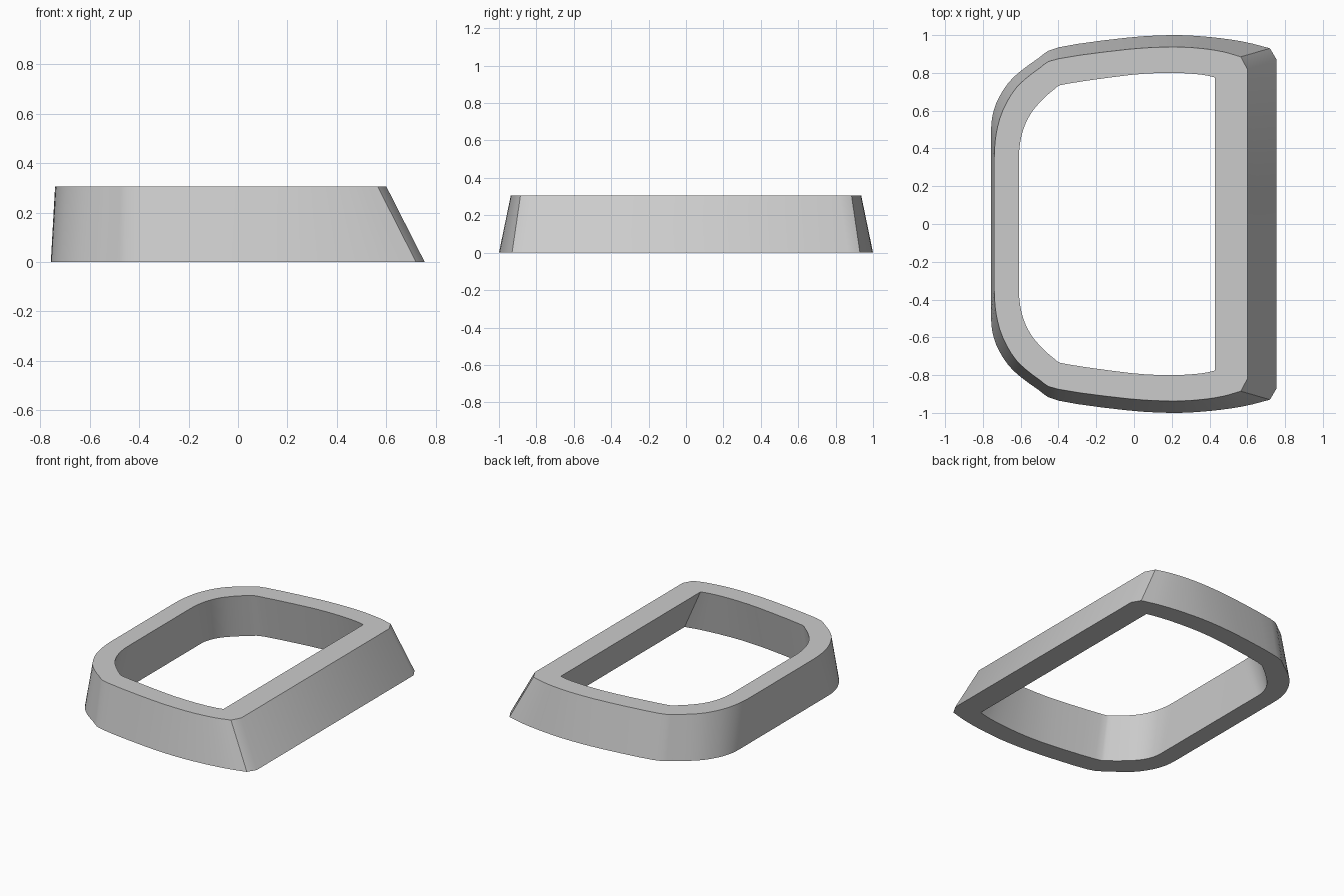
import bpy
import bmesh
import math
from mathutils import Vector

default_cube = bpy.data.objects.get("Cube")
if default_cube:
    bpy.data.objects.remove(default_cube, do_unlink=True)

HEIGHT = 0.305
STEPS = 3

# Half outlines, running from the straight side round to the curved side
outer_bottom = [(.755, .87), (.72, .93), (.58, .965), (.4, .99), (.2, 1), (-.05, .985),
                (-.4, .935), (-.51, .875), (-.64, .775), (-.715, .67), (-.75, .57), (-.757, .47)]
outer_top = [(.6, .82), (.565, .885), (.47, .912), (.35, .93), (.2, .937), (-.03, .925),
             (-.4, .875), (-.5, .825), (-.62, .725), (-.695, .6), (-.73, .475), (-.74, .35)]
inner_top = [(.43, .74), (.43, .775), (.38, .787), (.3, .796), (.18, .8), (-.01, .79),
             (-.35, .743), (-.42, .715), (-.52, .62), (-.575, .53), (-.603, .43), (-.61, .33)]


def smooth_path(points):
    """Keep the first segment straight and round the rest with a spline."""
    pts = [Vector(p) for p in points]
    path = [pts[0]]
    run = pts[1:]
    last = len(run) - 1
    # Mirror the tangent of the flat side so the curve meets it cleanly
    tail = Vector((run[last].x, run[last].y - 0.15))
    for i in range(last):
        a = run[i - 1] if i else run[i] * 2 - run[i + 1]
        b, c = run[i], run[i + 1]
        d = run[i + 2] if i + 2 <= last else tail
        for k in range(STEPS):
            t = k / STEPS
            path.append(0.5 * (2 * b + (c - a) * t
                               + (2 * a - 5 * b + 4 * c - d) * t ** 2
                               + (3 * b - a - 3 * c + d) * t ** 3))
    path.append(run[last])
    return path


def closed_loop(half):
    """Mirror a half outline front to back."""
    return half + [Vector((p.x, -p.y)) for p in reversed(half)]


# The inner wall leans parallel to the outer wall
low_out, high_out, high_in = [smooth_path(p) for p in (outer_bottom, outer_top, inner_top)]
low_in = [i + low - high for i, low, high in zip(high_in, low_out, high_out)]
# Keep the sharp inner corner in line with the straight wall
low_in[0].x = low_in[1].x

# Flared ring: four loops joined by quads
bm = bmesh.new()
loops = []
for half, z in ((low_out, 0), (high_out, HEIGHT), (high_in, HEIGHT), (low_in, 0)):
    loops.append([bm.verts.new((p.x, p.y, z)) for p in closed_loop(half)])
count = len(loops[0])
for r, ring in enumerate(loops):
    following = loops[(r + 1) % len(loops)]
    for i in range(count):
        j = (i + 1) % count
        bm.faces.new((ring[i], ring[j], following[j], following[i]))
bmesh.ops.recalc_face_normals(bm, faces=bm.faces)

mesh = bpy.data.meshes.new("flared_ring")
bm.to_mesh(mesh)
bm.free()
ring_object = bpy.data.objects.new("flared_ring", mesh)
bpy.context.collection.objects.link(ring_object)

# Plain grey material
grey = bpy.data.materials.new("light_grey")
grey.use_nodes = True
colour = (0.6, 0.6, 0.6, 1)
grey.diffuse_color = colour
for node in grey.node_tree.nodes:
    if node.type == "BSDF_PRINCIPLED":
        node.inputs["Base Color"].default_value = colour
mesh.materials.append(grey)

# Smooth walls with crisp rims and corners
bpy.ops.object.select_all(action="DESELECT")
ring_object.select_set(True)
bpy.context.view_layer.objects.active = ring_object
bpy.ops.object.shade_smooth_by_angle(angle=math.radians(35))
